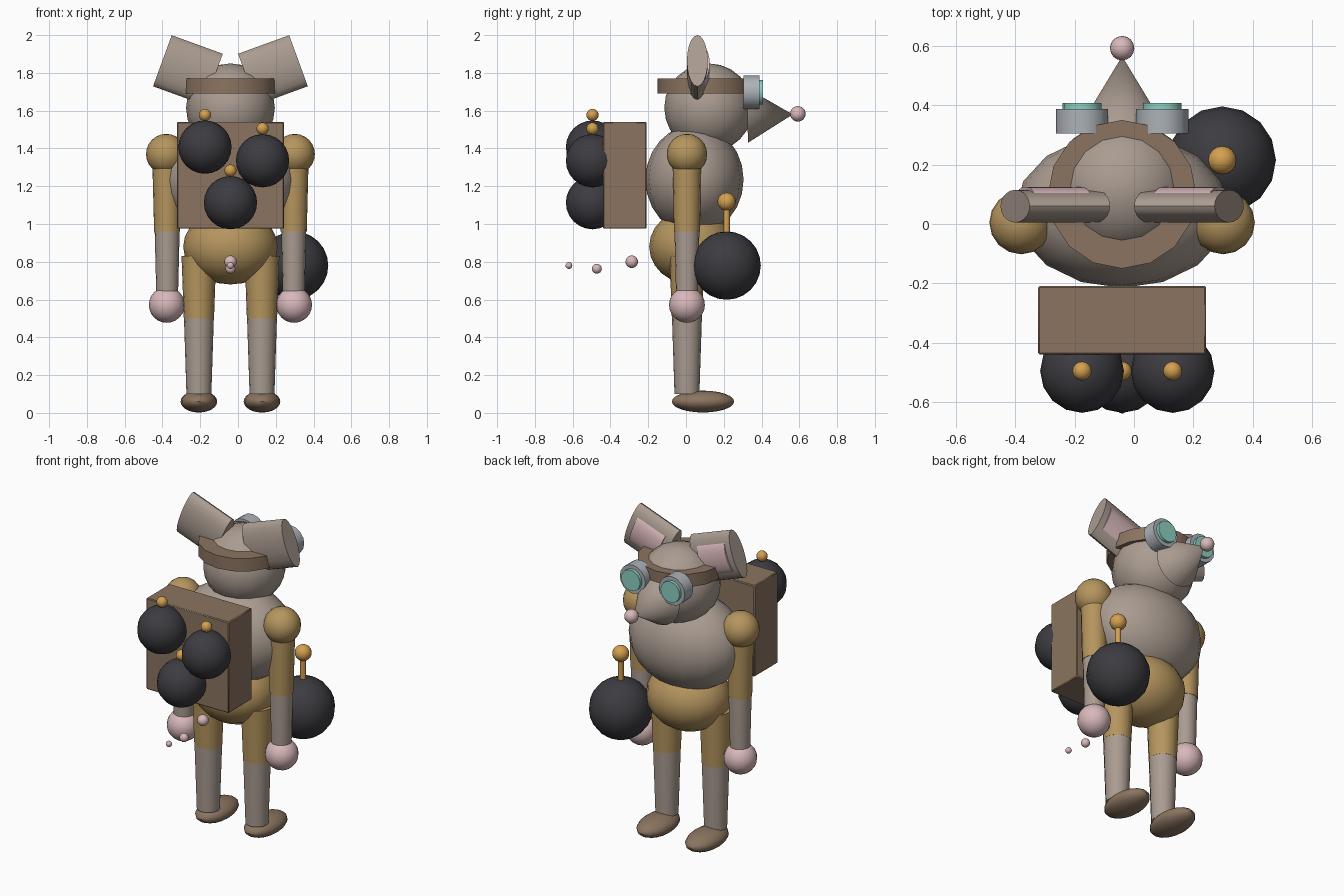
import bpy
import math
from mathutils import Vector

cube = bpy.data.objects.get("Cube")
if cube:
    bpy.data.objects.remove(cube, do_unlink=True)

CX = -0.04  # symmetry plane of the figure


def material(name, r, g, b):
    m = bpy.data.materials.new(name)
    m.use_nodes = True
    col = [((c / 255 + 0.055) / 1.055) ** 2.4 for c in (r, g, b)] + [1]
    m.diffuse_color = col
    m.node_tree.nodes["Principled BSDF"].inputs["Base Color"].default_value = col
    return m


fur = material("grey fur", 170, 156, 145)
cloth = material("tan cloth", 181, 149, 94)
leather = material("brown leather", 139, 116, 96)
skin = material("pink skin", 217, 184, 186)
iron = material("black iron", 60, 60, 65)
brass = material("brass", 212, 160, 80)
steel = material("steel grey", 172, 178, 184)
glass = material("teal glass", 140, 208, 194)


def finish(name, mat, scale=(1, 1, 1), rot=(0, 0, 0)):
    ob = bpy.context.object
    ob.name = name
    ob.scale = scale
    ob.rotation_euler = rot
    ob.data.materials.append(mat)
    bpy.ops.object.transform_apply(location=False, rotation=False, scale=True)
    bpy.ops.object.shade_smooth_by_angle(angle=math.radians(35))
    return ob


def ball(name, mat, loc, radii, segs=16, rings=12):
    if not isinstance(radii, tuple):
        radii = (radii,) * 3
    bpy.ops.mesh.primitive_uv_sphere_add(segments=segs, ring_count=rings, radius=1, location=loc)
    return finish(name, mat, radii)


def tube(name, mat, start, end, r1, r2, sides=16):
    """Straight or tapered cylinder from start to end."""
    a, b = Vector(start), Vector(end)
    bpy.ops.mesh.primitive_cone_add(vertices=sides, radius1=r1, radius2=r2,
                                    depth=(b - a).length, location=(a + b) / 2)
    return finish(name, mat, rot=(b - a).to_track_quat('Z', 'Y').to_euler())


def slab(name, mat, loc, height, thick, length, tilt):
    """Flattened cylinder lying along x, tilted in the xz plane."""
    bpy.ops.mesh.primitive_cylinder_add(vertices=20, radius=1, depth=1, location=loc)
    return finish(name, mat, (height, thick, length), (0, tilt, 0))


# Torso and head
ball("torso", fur, (CX, 0.045, 1.235), (0.36, 0.26, 0.29))
ball("hips", cloth, (CX, 0.03, 0.88), (0.25, 0.225, 0.2))
ball("head", fur, (CX, 0.12, 1.615), 0.235)
tube("headband", leather, (CX, 0.1, 1.69), (CX, 0.1, 1.77), 0.25, 0.25)
tube("snout", fur, (CX, 0.325, 1.575), (CX, 0.565, 1.58), 0.145, 0)
ball("nose", skin, (CX, 0.592, 1.583), 0.041)

# Paired parts
for label, s in (("left", 1), ("right", -1)):
    def at(dx, y, z):
        return (CX + s * dx, y, z)

    tilt = s * math.radians(70)
    slab(label + "_ear", fur, at(0.225, 0.06, 1.815), 0.144, 0.055, 0.288, tilt)
    slab(label + "_inner_ear", skin, at(0.232, 0.085, 1.815), 0.1, 0.04, 0.2, tilt)

    tube(label + "_goggle", steel, at(0.135, 0.305, 1.698), at(0.135, 0.388, 1.698), 0.088, 0.088)
    tube(label + "_lens", glass, at(0.135, 0.36, 1.698), at(0.135, 0.407, 1.698), 0.065, 0.065)

    ball(label + "_shoulder", cloth, at(0.34, 0.005, 1.37), 0.107)
    tube(label + "_sleeve", cloth, at(0.338, 0.005, 1.38), at(0.335, 0.005, 0.96), 0.077, 0.069)
    tube(label + "_forearm", fur, at(0.335, 0.005, 0.96), at(0.335, 0.005, 0.6), 0.066, 0.057)
    ball(label + "_hand", skin, at(0.337, 0.005, 0.572), 0.095)

    tube(label + "_trouser_leg", cloth, at(0.167, 0.005, 0.83), at(0.167, 0.005, 0.5), 0.092, 0.08)
    tube(label + "_shin", fur, at(0.167, 0.005, 0.5), at(0.167, 0.005, 0.1), 0.079, 0.066)
    ball(label + "_foot", leather, at(0.167, 0.09, 0.06), (0.097, 0.165, 0.058))

# Backpack
bpy.ops.mesh.primitive_cube_add(size=1, location=(CX, -0.324, 1.258))
pack = finish("backpack", leather, (0.566, 0.23, 0.566))
bevel = pack.modifiers.new("edge", 'BEVEL')
bevel.width = 0.005

# Round charges on the backpack
for i, (x, z) in enumerate(((-0.175, 1.407), (0.13, 1.335), (CX, 1.113))):
    ball(f"pack_bomb_{i + 1}", iron, (x, -0.495, z), 0.141)
    ball(f"pack_fuse_{i + 1}", brass, (x, -0.495, z + 0.17), 0.032)

# Large charge at the left hip
ball("hip_bomb", iron, (0.297, 0.215, 0.78), 0.181)
tube("hip_fuse_stem", brass, (0.297, 0.215, 0.93), (0.297, 0.215, 1.11), 0.017, 0.017, 12)
ball("hip_fuse_tip", brass, (0.297, 0.215, 1.118), 0.048)

# Tail beads
for i, (y, z, r) in enumerate(((-0.287, 0.8, 0.033), (-0.472, 0.763, 0.026), (-0.62, 0.78, 0.018))):
    ball(f"tail_bead_{i + 1}", skin, (CX, y, z), r)
